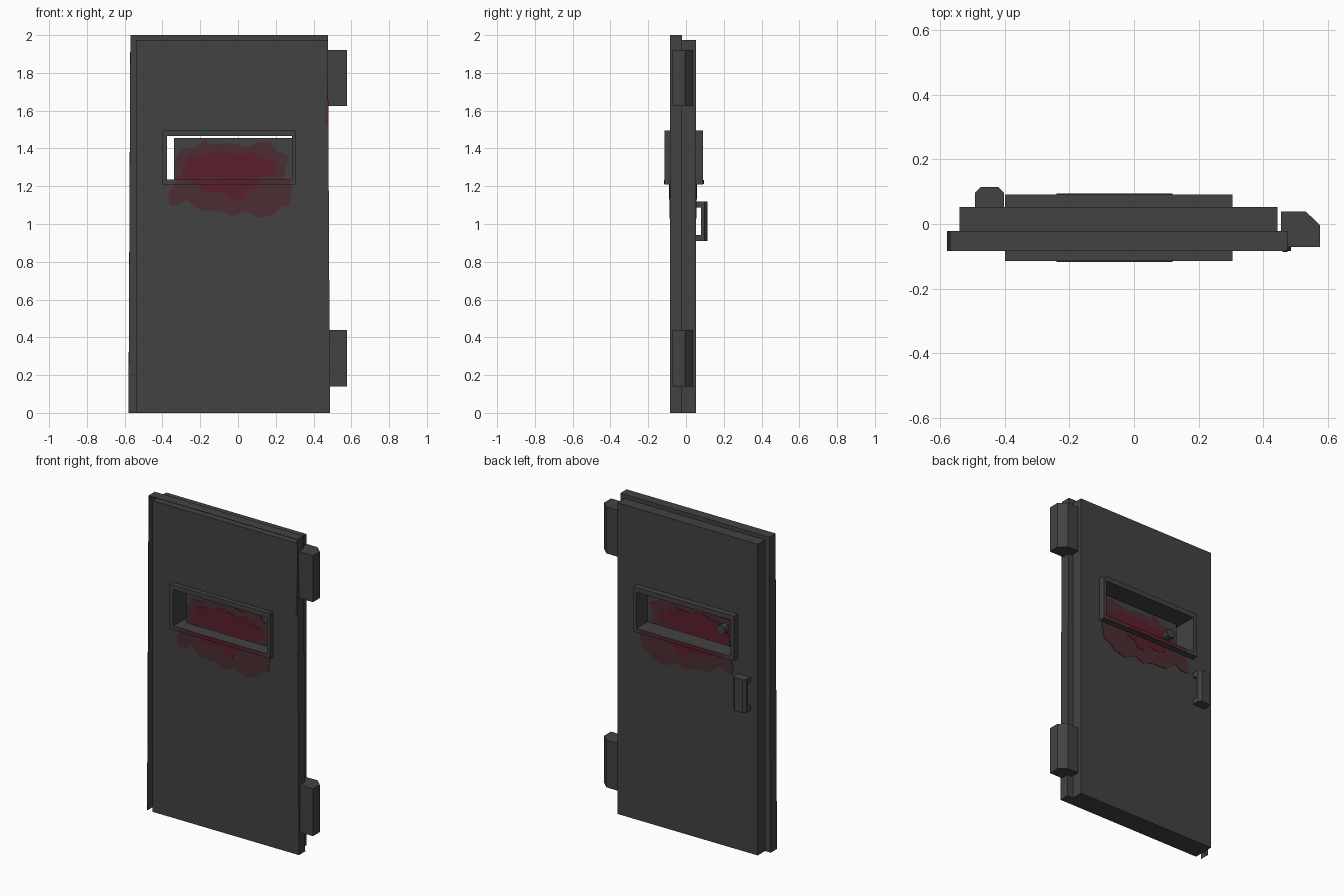
import bpy, bmesh, math

if "Cube" in bpy.data.objects:
    bpy.data.objects.remove(bpy.data.objects["Cube"])


def material(name, rgb):
    m = bpy.data.materials.new(name)
    m.diffuse_color = (*rgb, 1)
    m.use_nodes = True
    m.node_tree.nodes["Principled BSDF"].inputs["Base Color"].default_value = m.diffuse_color
    return m


STEEL = material("dark_steel", (0.055, 0.055, 0.055))
STAIN = material("faint_red_stain", (0.070, 0.026, 0.032))
DEEP = material("deep_red_stain", (0.105, 0.014, 0.025))


def finish(name, bm, mat):
    bmesh.ops.recalc_face_normals(bm, faces=bm.faces)
    me = bpy.data.meshes.new(name)
    bm.to_mesh(me)
    bm.free()
    ob = bpy.data.objects.new(name, me)
    me.materials.append(mat)
    bpy.context.collection.objects.link(ob)
    return ob


def prism(name, pts, a, b, axis="y", mat=STEEL):
    """Extrude an xz outline along y, or an xy outline along z."""
    bm = bmesh.new()
    place = (lambda p, t: (p[0], t, p[1])) if axis == "y" else (lambda p, t: (p[0], p[1], t))
    lo = [bm.verts.new(place(p, a)) for p in pts]
    hi = [bm.verts.new(place(p, b)) for p in pts]
    bm.faces.new(lo)
    bm.faces.new(hi)
    n = len(pts)
    for i in range(n):
        j = (i + 1) % n
        bm.faces.new((lo[i], lo[j], hi[j], hi[i]))
    return finish(name, bm, mat)


def rect(x0, z0, x1, z1):
    return [(x0, z0), (x1, z0), (x1, z1), (x0, z1)]


def ring(name, outer, inner, y0, y1):
    """Four-sided plate with a four-sided hole, thick along y."""
    bm = bmesh.new()
    o0, i0, o1, i1 = [[bm.verts.new((x, y, z)) for x, z in loop]
                      for loop, y in ((outer, y0), (inner, y0), (outer, y1), (inner, y1))]
    for k in range(4):
        j = (k + 1) % 4
        for p, q in ((o0, i0), (i0, i1), (i1, o1), (o1, o0)):
            bm.faces.new((p[k], p[j], q[j], q[k]))
    return finish(name, bm, STEEL)


FRONT, MID, BACK = -0.084, -0.021, 0.052
HOLE = rect(-0.375, 1.235, 0.285, 1.465)
FRAME = rect(-0.40, 1.21, 0.305, 1.495)

# Door leaf in two layers, the front one wider and flaring to the right
ring("front_slab", [(-0.54, 0), (0.487, 0), (0.476, 1.975), (-0.54, 1.975)], HOLE, FRONT, MID)
ring("back_slab", rect(-0.54, 0, 0.445, 1.975), HOLE, MID, BACK)

# Thin folded lip around the left and top, with its back web
prism("folded_lip", [(-0.58, 0), (-0.57, 2), (0.476, 2), (0.476, 1.975), (0.473, 1.975),
                     (0.473, 1.997), (-0.567, 1.997), (-0.577, 0)], FRONT, MID)
prism("lip_web", [(-0.58, 0), (-0.54, 0), (-0.54, 1.975), (0.476, 1.975),
                  (0.476, 2), (-0.57, 2)], MID - 0.003, MID)

# Window frames on both sides
ring("front_window_frame", FRAME, HOLE, -0.114, FRONT)
ring("back_window_frame", FRAME, HOLE, BACK, 0.091)

# Sliding hatch, slightly open, with a knob on the back
prism("sliding_hatch", rect(-0.34, 1.235, 0.285, 1.455), -0.032, -0.022)
circle = [(-0.26 + 0.03 * math.cos(k * math.pi / 4), 1.345 + 0.03 * math.sin(k * math.pi / 4))
          for k in range(8)]
prism("hatch_knob", circle, -0.022, 0.025)

# Hinges
hinge = [(0.455, -0.072), (0.577, -0.072), (0.577, -0.004), (0.533, 0.038), (0.455, 0.038)]
for name, z0, z1 in (("lower_hinge", 0.14, 0.44), ("upper_hinge", 1.625, 1.92)):
    prism(name, hinge, z0, z1, "z")

# Pull handle: chamfered grip on two legs
grip = [(-0.492, 0.08), (-0.403, 0.08), (-0.403, 0.097), (-0.42, 0.114),
        (-0.475, 0.114), (-0.492, 0.097)]
prism("handle_grip", grip, 0.91, 1.12, "z")
for name, z0, z1 in (("handle_lower_leg", 0.91, 0.943), ("handle_upper_leg", 1.087, 1.12)):
    prism(name, rect(-0.492, z0, -0.403, z1), BACK, 0.08)

# Stains, repeated on the front and back of each surface
hatch_faint = [(-0.33, 1.236), (0.25, 1.236), (0.25, 1.30), (0.27, 1.36), (0.20, 1.39), (0.17, 1.44),
               (0.10, 1.43), (0.05, 1.41), (-0.05, 1.43), (-0.14, 1.42), (-0.17, 1.45),
               (-0.23, 1.40), (-0.30, 1.40), (-0.335, 1.34)]
hatch_deep = [(-0.30, 1.236), (-0.22, 1.236), (-0.20, 1.245), (0.05, 1.236), (0.12, 1.25),
              (0.20, 1.27), (0.20, 1.33), (0.13, 1.35), (0.08, 1.38), (0.0, 1.37),
              (-0.10, 1.39), (-0.16, 1.37), (-0.26, 1.36), (-0.29, 1.29)]
leaf_faint = [(-0.34, 1.209), (-0.37, 1.15), (-0.36, 1.10), (-0.31, 1.10), (-0.27, 1.13), (-0.20, 1.07),
              (-0.10, 1.07), (-0.03, 1.04), (0.04, 1.07), (0.11, 1.03), (0.19, 1.05),
              (0.23, 1.09), (0.27, 1.10), (0.29, 1.209)]
leaf_deep = [(-0.21, 1.209), (-0.20, 1.18), (-0.13, 1.16), (-0.07, 1.17), (-0.03, 1.13),
             (0.02, 1.13), (0.04, 1.17), (0.10, 1.19), (0.10, 1.209)]
sill_faint = rect(-0.33, 1.211, 0.28, 1.234)
sill_deep = rect(-0.24, 1.211, 0.12, 1.234)
for part, faint, deep, ya, yb in (("hatch", hatch_faint, hatch_deep, -0.032, -0.022),
                                  ("leaf", leaf_faint, leaf_deep, FRONT, BACK),
                                  ("sill", sill_faint, sill_deep, -0.112, 0.089)):
    for side, y, s in (("front", ya, -1), ("back", yb, 1)):
        prism(f"{part}_{side}_faint_stain", faint, y, y + s * 0.003, mat=STAIN)
        prism(f"{part}_{side}_deep_stain", deep, y, y + s * 0.005, mat=DEEP)
prism("edge_stain", [(0.46, 1.52), (0.476, 1.52), (0.476, 1.78), (0.468, 1.66)],
      FRONT, FRONT - 0.002, mat=STAIN)
